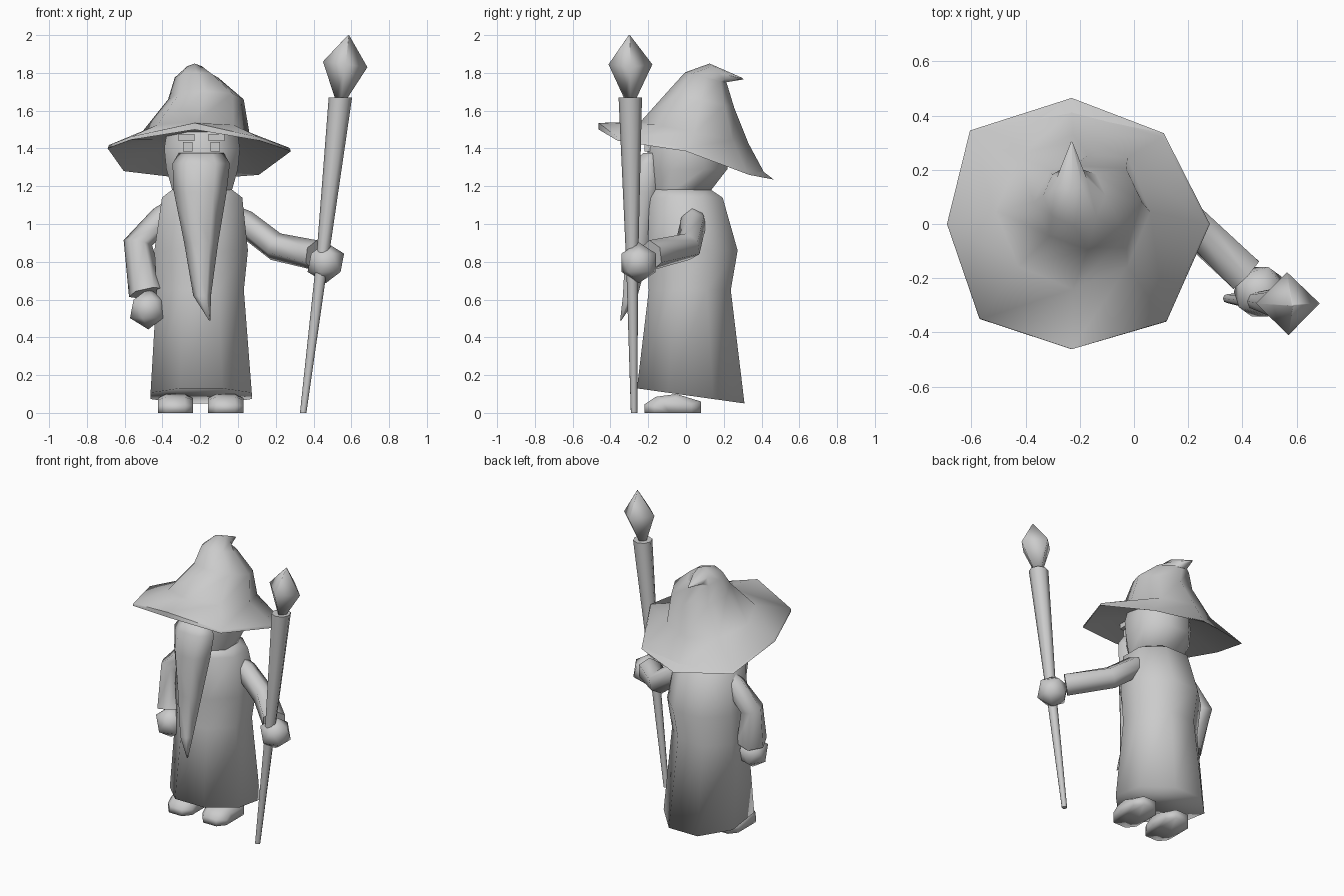
import bpy, bmesh, math
from mathutils import Vector


def finish(name, bm, angle=40):
    bmesh.ops.recalc_face_normals(bm, faces=bm.faces)
    me = bpy.data.meshes.new(name)
    bm.to_mesh(me)
    bm.free()
    me.shade_smooth()
    me.set_sharp_from_angle(angle=math.radians(angle))
    ob = bpy.data.objects.new(name, me)
    bpy.context.collection.objects.link(ob)
    return ob


def loft(name, rings, angle=65):
    """Skin a list of equal-length point rings and cap both ends."""
    bm = bmesh.new()
    vs = [[bm.verts.new(p) for p in r] for r in rings]
    n = len(vs[0])
    for a, b in zip(vs, vs[1:]):
        for i in range(n):
            j = (i + 1) % n
            bm.faces.new((a[i], a[j], b[j], b[i]))
    bm.faces.new(vs[0][::-1])
    bm.faces.new(vs[-1])
    return finish(name, bm, angle)


def ring(cx, cy, z, rx, ry, tilt=0.0, n=8, phase=0.0):
    """Level ellipse, optionally sloping along y."""
    out = []
    for i in range(n):
        a = 2 * math.pi * i / n + phase
        y = ry * math.sin(a)
        out.append((cx + rx * math.cos(a), cy + y, z + tilt * y))
    return out


def tube(name, pts, radii, n=6, angle=65):
    """Round limb following a path."""
    pts = [Vector(p) for p in pts]
    rings = []
    for k, p in enumerate(pts):
        d = (pts[min(k + 1, len(pts) - 1)] - pts[max(k - 1, 0)]).normalized()
        u = d.cross(Vector((0.1, 1, 0.1))).normalized()
        v = d.cross(u)
        rings.append([p + radii[k] * (u * math.cos(t) + v * math.sin(t))
                      for t in (2 * math.pi * i / n for i in range(n))])
    return loft(name, rings, angle)


def box(name, c, s):
    bm = bmesh.new()
    bmesh.ops.create_cube(bm, size=1)
    for v in bm.verts:
        v.co = Vector(c) + Vector(a * b for a, b in zip(v.co, s))
    return finish(name, bm, 30)


# robe: sloping hem, slight belly, narrow neck
P8 = math.pi / 8
loft("robe", [
    ring(-0.195, 0.025, 0.09, 0.29, 0.308, -0.14, phase=P8),
    ring(-0.20, 0.02, 0.65, 0.25, 0.235, phase=P8),
    ring(-0.195, 0.035, 0.86, 0.268, 0.258, phase=P8),
    ring(-0.19, 0.0, 1.14, 0.23, 0.21, phase=P8),
    ring(-0.19, -0.03, 1.19, 0.16, 0.16, phase=P8)], 180)

# head
loft("head", [
    ring(-0.19, -0.03, 1.16, 0.165, 0.16, phase=P8),
    ring(-0.19, 0.008, 1.29, 0.205, 0.228, phase=P8),
    ring(-0.19, 0.008, 1.40, 0.217, 0.228, phase=P8),
    ring(-0.19, 0.02, 1.50, 0.20, 0.20, phase=P8)])

# hat: underside, brim edge, crown and bent tip
rim = [(0.28, 0, 1.385), (0.11, 0.335, 1.26), (-0.23, 0.465, 1.235), (-0.605, 0.345, 1.28),
       (-0.69, 0, 1.40), (-0.57, -0.35, 1.445), (-0.23, -0.462, 1.50), (0.12, -0.36, 1.44)]
top_edge = [(-0.21 + (x + 0.21) * 0.985, y - (0.05 if y > 0.4 else 0.015 if y > 0.1 else 0),
             z + 0.018 + (0.017 if abs(y) > 0.4 else 0)) for x, y, z in rim]
loft("hat", [
    ring(-0.21, 0.02, 1.445, 0.235, 0.24, -0.22),
    rim,
    top_edge,
    ring(-0.225, 0.045, 1.485, 0.285, 0.285, -0.20),
    ring(-0.17, 0.08, 1.66, 0.20, 0.175, -0.25),
    ring(-0.22, 0.105, 1.775, 0.115, 0.11, -0.25),
    ring(-0.23, 0.17, 1.80, 0.055, 0.045, -1.1),
    ring(-0.23, 0.30, 1.77, 0.004, 0.004, -1.1)])

# beard: flat wedge running to a bent point
loft("beard", [
    ring(-0.195, -0.185, 1.375, 0.12, 0.05, n=6),
    ring(-0.195, -0.205, 1.32, 0.152, 0.08, n=6),
    ring(-0.20, -0.22, 1.17, 0.14, 0.10, n=6),
    ring(-0.195, -0.25, 0.90, 0.09, 0.08, n=6),
    ring(-0.19, -0.295, 0.62, 0.047, 0.045, n=6),
    ring(-0.15, -0.345, 0.49, 0.004, 0.004, n=6)], 180)

# eyes, brows and feet on both sides
for side, s in (("right", -1), ("left", 1)):
    box(side + "_eye", (-0.193 + s * 0.072, -0.20, 1.41), (0.05, 0.04, 0.05))
    box(side + "_brow", (-0.193 + s * 0.079, -0.20, 1.458), (0.085, 0.05, 0.035))
    fx = -0.198 + s * 0.133
    sole = [(-0.22, 0.0), (-0.10, 0.0), (0.08, 0.0),
            (0.08, 0.06), (-0.05, 0.10), (-0.16, 0.085), (-0.22, 0.045)]
    loft(side + "_foot", [
        [(fx + w, y * k - (1 - k) * 0.07, z * (0.4 + 0.6 * k)) for y, z in sole]
        for w, k in ((-0.093, 0.65), (-0.05, 1), (0.05, 1), (0.093, 0.65))], 100)

# sleeves
tube("staff_arm", [(-0.02, 0.04, 1.05), (0.03, 0.04, 1.01), (0.20, 0.01, 0.88),
                   (0.41, -0.185, 0.835)], (0.05, 0.07, 0.075, 0.08))
tube("resting_arm", [(-0.36, 0.03, 1.08), (-0.40, 0.03, 1.03), (-0.53, 0.03, 0.90),
                     (-0.48, -0.04, 0.635)], (0.05, 0.07, 0.077, 0.1))

# hands
for name, c in (("staff_hand", (0.465, -0.25, 0.795)),
                ("resting_hand", (-0.475, -0.06, 0.55))):
    bm = bmesh.new()
    bmesh.ops.create_icosphere(bm, subdivisions=1, radius=0.108)
    bmesh.ops.translate(bm, verts=bm.verts, vec=c)
    finish(name, bm, 45)

# staff shaft and its crystal
loft("staff", [ring(0.345, -0.275, 0, 0.017, 0.017),
               ring(0.445, -0.285, 0.80, 0.032, 0.032),
               ring(0.542, -0.295, 1.67, 0.062, 0.062)])
loft("crystal", [
    ring(0.545, -0.295, 1.66, 0.03, 0.03, n=4),
    [(0.685, -0.293, 1.83), (0.565, -0.178, 1.845),
     (0.45, -0.293, 1.86), (0.57, -0.41, 1.845)],
    ring(0.585, -0.30, 2.0, 0.003, 0.003, n=4)], 100)
